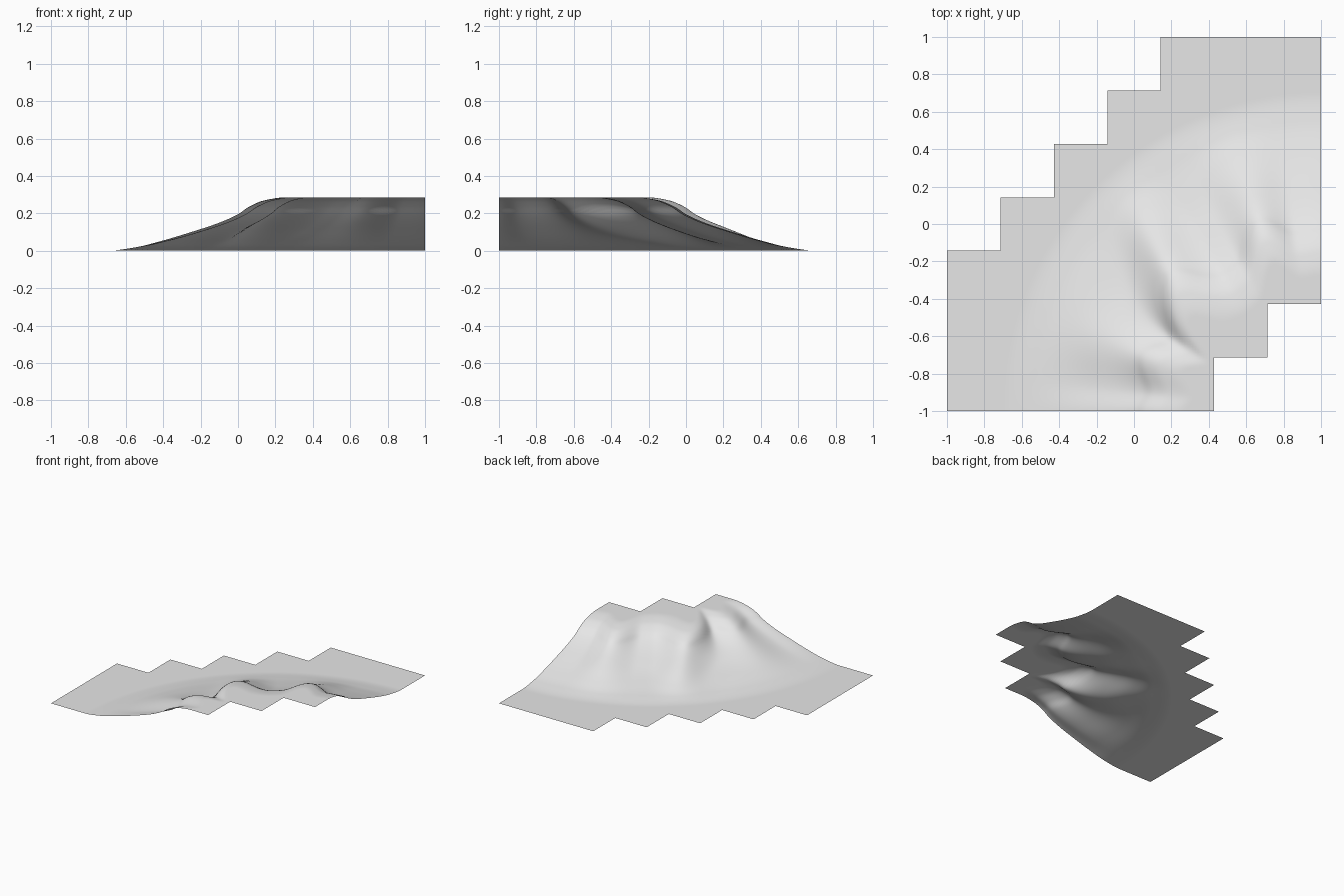
import bpy, bmesh, math

if "Cube" in bpy.data.objects:
    bpy.data.objects.remove(bpy.data.objects["Cube"], do_unlink=True)

TILES = 7
CUTS = 20            # grid cells along one tile
CENTRE = (1.0, -1.0)  # hub of the curved hillside

# Height against distance from the hub: plateau, steep shoulder, long foot
SLOPE = [(0.73, 0.286), (0.85, 0.27), (0.94, 0.235), (1.0, 0.195), (1.1, 0.15),
         (1.25, 0.1), (1.4, 0.055), (1.55, 0.018), (1.7, 0.0)]
# Outward push of the hillside against angle in degrees: ridges and gullies
RIDGES = [(0, 0.0), (6, -0.04), (17, 0.04), (29, -0.08), (42, 0.13), (56, -0.07),
          (61, -0.06), (72, 0.10), (82, -0.01), (90, 0.0)]


def curve(points, t):
    """Smooth interpolation through the points, flat at both ends."""
    if t <= points[0][0]:
        return points[0][1]
    if t >= points[-1][0]:
        return points[-1][1]

    def tangent(i):
        if i == 0 or i == len(points) - 1:
            return 0.0
        (x0, y0), (x1, y1), (x2, y2) = points[i - 1:i + 2]
        a, b = (y1 - y0) / (x1 - x0), (y2 - y1) / (x2 - x1)
        return 0.0 if a * b <= 0 else 2 * a * b / (a + b)

    i = next(k for k in range(len(points) - 1) if t <= points[k + 1][0])
    (x0, y0), (x1, y1) = points[i], points[i + 1]
    h = x1 - x0
    u = (t - x0) / h
    s = u * u * (3 - 2 * u)
    return (y0 + (y1 - y0) * s + h * tangent(i) * u * (1 - u) ** 2
            - h * tangent(i + 1) * u * u * (1 - u))


def height(x, y):
    dx, dy = CENTRE[0] - x, y - CENTRE[1]
    r = math.hypot(dx, dy)
    angle = math.degrees(math.atan2(dy, dx))
    # the main gully leans as it runs downhill
    angle -= 28 * math.exp(-((angle - 36) / 14) ** 2) * (r - 1.1)
    fade = curve([(1.2, 1.0), (1.65, 0.0)], r)
    return curve(SLOPE, r - curve(RIDGES, angle) * fade)


def outside(face):
    c = face.calc_center_median()
    col, row = (int((v + 1) * TILES / 2) for v in (c.x, c.y))
    return row - col > 2 or col - row > 4


# Terrain sheet with stepped tile borders
bm = bmesh.new()
bmesh.ops.create_grid(bm, x_segments=TILES * CUTS, y_segments=TILES * CUTS, size=1)
bmesh.ops.delete(bm, geom=[f for f in bm.faces if outside(f)], context='FACES')
for v in bm.verts:
    v.co.z = height(v.co.x, v.co.y)
for f in bm.faces:
    f.smooth = True
mesh = bpy.data.meshes.new("hillside_terrain")
bm.to_mesh(mesh)
bm.free()
terrain = bpy.data.objects.new("hillside_terrain", mesh)
bpy.context.collection.objects.link(terrain)

# Single pale grey surface
grey = bpy.data.materials.new("pale_grey")
grey.use_nodes = True
grey.diffuse_color = (0.8, 0.8, 0.8, 1)
grey.node_tree.nodes["Principled BSDF"].inputs["Base Color"].default_value = (0.8, 0.8, 0.8, 1)
mesh.materials.append(grey)
